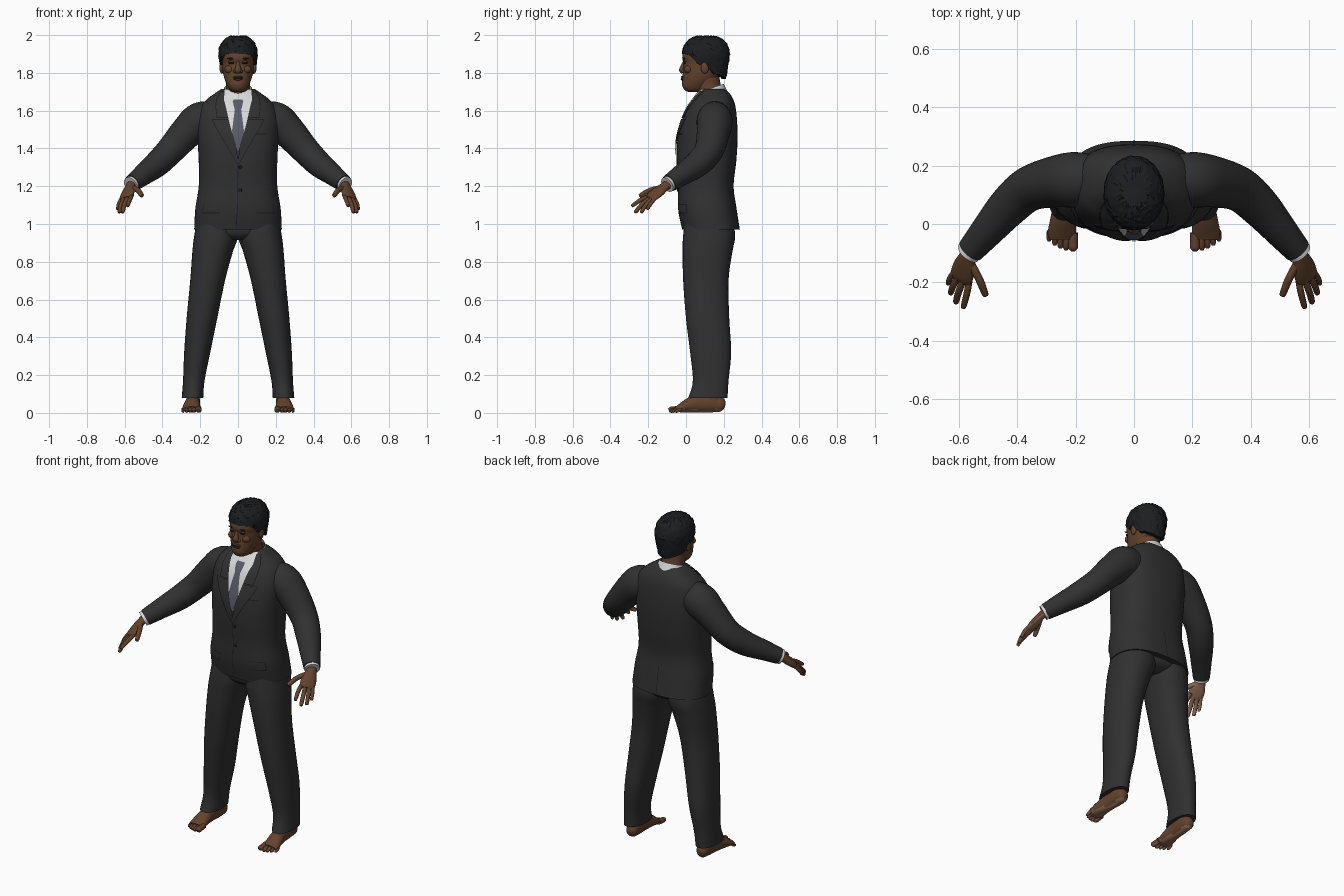
import bpy, bmesh, math, random
from mathutils import Vector

random.seed(4)
if "Cube" in bpy.data.objects:
    bpy.data.objects.remove(bpy.data.objects["Cube"])


def material(name, color):
    m = bpy.data.materials.new(name)
    m.use_nodes = True
    m.diffuse_color = (*color, 1)
    bsdf = m.node_tree.nodes["Principled BSDF"]
    bsdf.inputs["Base Color"].default_value = (*color, 1)
    bsdf.inputs["Roughness"].default_value = 0.8
    return m


SUIT = material("charcoal suit", (.03, .03, .031))
SEAM = material("dark seam", (.01, .01, .011))
SKIN = material("brown skin", (.125, .056, .026))
PALM = material("light palm skin", (.26, .14, .085))
LIPS = material("dark lips", (.085, .034, .022))
HAIR = material("black hair", (.012, .013, .015))
SHIRT = material("white shirt", (.7, .7, .72))
TIE = material("grey blue tie", (.1, .105, .14))


def finish(name, bm, mats, mirror=False, rule=None, facing=None, angle=45):
    """Turn a bmesh into a smooth object, optionally mirrored over x."""
    if facing is None:
        bmesh.ops.recalc_face_normals(bm, faces=bm.faces)
    bm.normal_update()
    for f in bm.faces:
        if facing and f.normal.y * facing < 0:
            f.normal_flip()
        if rule:
            f.material_index = rule(f.normal)
    mesh = bpy.data.meshes.new(name)
    bm.to_mesh(mesh)
    bm.free()
    obj = bpy.data.objects.new(name, mesh)
    bpy.context.collection.objects.link(obj)
    for m in mats:
        mesh.materials.append(m)
    if mirror:
        obj.modifiers.new("mirror", 'MIRROR').use_clip = False
    bpy.ops.object.select_all(action='DESELECT')
    obj.select_set(True)
    bpy.context.view_layer.objects.active = obj
    bpy.ops.object.shade_smooth_by_angle(angle=math.radians(angle))
    return obj


def skin_rings(rings, closed=True, caps=True):
    bm = bmesh.new()
    vs = [[bm.verts.new(p) for p in r] for r in rings]
    for a, b in zip(vs, vs[1:]):
        n = len(a)
        for i in range(n if closed else n - 1):
            j = (i + 1) % n
            bm.faces.new((a[i], a[j], b[j], b[i]))
    if closed and caps:
        bm.faces.new(vs[0])
        bm.faces.new(vs[-1])
    return bm


def resample(keys, steps=5):
    """Smooth curve through tuples of numbers."""
    k = [keys[0], *keys, keys[-1]]
    out = []
    for p0, p1, p2, p3 in zip(k, k[1:], k[2:], k[3:]):
        for s in range(steps):
            t = s / steps
            out.append([.5 * (2*b + (c - a)*t + (2*a - 5*b + 4*c - d)*t*t + (3*b - a - 3*c + d)*t**3)
                        for a, b, c, d in zip(p0, p1, p2, p3)])
    return out + [list(keys[-1])]


def oval(n, power):
    for i in range(n):
        a = 2 * math.pi * i / n
        c, s = math.cos(a), math.sin(a)
        yield (math.copysign(abs(c) ** (2 / power), c), math.copysign(abs(s) ** (2 / power), s))


def loft(name, keys, mat, power=2.2, n=36, mirror=False):
    """Level sections: height, centre x, half width, front y, back y."""
    rings = [[(cx + c*rx, (y0 + y1)/2 + s*(y1 - y0)/2, z) for c, s in oval(n, power)]
             for z, cx, rx, y0, y1 in resample(keys)]
    return finish(name, skin_rings(rings), [mat], mirror)


def tube(name, keys, mats, side=(1, 0, 0), n=20, mirror=True, rule=None, power=2, caps=True):
    """Sections square to a path: x, y, z, half width along side, half height."""
    ks = resample(keys)
    rings = []
    for i, k in enumerate(ks):
        p = Vector(k[:3])
        t = (Vector(ks[min(i + 1, len(ks) - 1)][:3]) - Vector(ks[max(i - 1, 0)][:3])).normalized()
        u = Vector(side)
        u = (u - t * u.dot(t)).normalized()
        w = t.cross(u)
        rings.append([p + u*c*k[3] + w*s*k[4] for c, s in oval(n, power)])
    return finish(name, skin_rings(rings, caps=caps), mats, mirror, rule)


def ball(name, loc, size, mat, mirror=False):
    bm = bmesh.new()
    bmesh.ops.create_uvsphere(bm, u_segments=16, v_segments=10, radius=1)
    for v in bm.verts:
        v.co = Vector(loc) + Vector(a * b for a, b in zip(v.co, size))
    return finish(name, bm, [mat], mirror)


# Jacket body
BODY = [(.97, 0, .232, -.02, .285), (1.08, 0, .226, -.042, .268), (1.2, 0, .208, -.042, .252),
        (1.33, 0, .208, -.05, .266), (1.45, 0, .214, -.045, .273), (1.55, 0, .216, -.02, .27),
        (1.62, 0, .198, .01, .262), (1.66, 0, .165, .04, .25), (1.69, 0, .125, .062, .232),
        (1.715, 0, .088, .082, .205)]
loft("jacket_body", BODY, SUIT, power=2.5, n=64)
ROWS = resample(BODY)


def surface(x, z, back, off):
    """Point on the jacket's front or back, lifted by off."""
    for a, b in zip(ROWS, ROWS[1:]):
        if a[0] <= z <= b[0]:
            break
    t = min(1, max(0, (z - a[0]) / (b[0] - a[0])))
    _, _, rx, y0, y1 = [p + (q - p) * t for p, q in zip(a, b)]
    h = (1 - min(.999, abs(x / rx)) ** 2.5) ** .4 * (y1 - y0) / 2
    mid = (y0 + y1) / 2
    return (x, mid + h + off, z) if back else (x, mid - h - off, z)


def plate(name, rows, mat, off, mirror=False, back=False, grow=0):
    """Sheet on the jacket; rows are height, x start, x end."""
    grid = []
    for a, b in zip(rows, rows[1:]):
        for s in range(9):
            z, x0, x1 = [p + (q - p) * s / 8 for p, q in zip(a, b)]
            x1 += grow
            grid.append([surface(x0 + (x1 - x0) * i / 8, z, back, off) for i in range(9)])
    return finish(name, skin_rings(grid, closed=False), [mat], mirror, facing=1 if back else -1)


# Shirt front, tie and lapels
plate("shirt_front", [(1.39, -.004, .004), (1.5, -.036, .036), (1.6, -.062, .062),
                      (1.66, -.076, .076), (1.712, -.07, .07)], SHIRT, .004)
plate("tie_blade", [(1.39, -.004, .004), (1.49, -.032, .032), (1.605, -.017, .017)], TIE, .007)
plate("tie_knot", [(1.6, -.015, .015), (1.61, -.019, .019), (1.65, -.028, .028), (1.66, -.024, .024)], TIE, .009)
lower_lapel = [(1.32, -.002, .004), (1.42, .011, .06), (1.5, .036, .108), (1.555, .05, .136)]
upper_lapel = [(1.56, .051, .108), (1.62, .064, .116), (1.66, .075, .112), (1.705, .07, .088)]
for label, rows in (("lower", lower_lapel), ("upper", upper_lapel)):
    plate(label + "_lapel_edge", rows, SEAM, .005, True, grow=.004)
    plate(label + "_lapel", rows, SUIT, .009, True)
plate("shirt_collar_wing", [(1.625, .03, .04), (1.66, .024, .064), (1.7, .02, .066)], SHIRT, .009, True)

# Jacket seams, pockets and buttons
plate("front_closure", [(.975, -.012, -.008), (1.1, -.004, 0), (1.32, -.002, .002)], SEAM, .003)
plate("back_vent", [(.975, -.002, .002), (1.14, -.002, .002)], SEAM, .003, back=True)
plate("hip_pocket_shadow", [(1.055, .1, .186), (1.105, .09, .182)], SEAM, .003, True, grow=.003)
plate("hip_pocket_flap", [(1.06, .1, .186), (1.105, .09, .182)], SUIT, .006, True)
plate("breast_pocket", [(1.475, .09, .15), (1.48, .09, .15)], SEAM, .004)
for i, z in enumerate((1.3, 1.18)):
    ball("jacket_button_%d" % (i + 1), surface(.012, z, False, .002), (.009, .004, .009), SEAM)

# Sleeves and shirt cuffs
tube("sleeve", [(.12, .155, 1.555, .08, .09), (.2, .152, 1.545, .095, .1), (.27, .145, 1.487, .088, .088),
                (.36, .12, 1.387, .077, .075), (.43, .06, 1.317, .07, .069), (.5, -.02, 1.262, .058, .057),
                (.56, -.09, 1.215, .047, .046)], [SUIT], side=(.3, 1, 0), n=32)
tube("shirt_cuff", [(.545, -.072, 1.227, .041, .041), (.569, -.1, 1.208, .043, .043)], [SHIRT], side=(.3, 1, 0))

# Hands: lighter on the palm side
ACROSS = Vector((.8, .5, -.3))
PALM_DIR = Vector((-.53, .43, -.71)).normalized()


def palm_rule(normal):
    return 1 if normal.dot(PALM_DIR) > .35 else 0


tube("hand", [(.555, -.083, 1.218, .028, .026), (.57, -.112, 1.198, .03, .022), (.58, -.145, 1.172, .042, .021),
              (.591, -.178, 1.146, .043, .017), (.596, -.192, 1.134, .036, .011)],
     [SKIN, PALM], side=ACROSS, rule=palm_rule)
fingers = {"thumb": ((.562, -.13, 1.192), (.53, -.19, 1.178), (.51, -.24, 1.152), .014),
           "index": ((.562, -.178, 1.154), (.572, -.235, 1.13), (.584, -.282, 1.098), .0115),
           "middle": ((.582, -.184, 1.142), (.6, -.23, 1.106), (.61, -.266, 1.065), .012),
           "ring": ((.602, -.178, 1.135), (.62, -.212, 1.1), (.628, -.236, 1.064), .0115),
           "little": ((.617, -.165, 1.134), (.631, -.186, 1.108), (.637, -.204, 1.08), .01)}
for label, (a, b, c, r) in fingers.items():
    end = Vector(c) + (Vector(c) - Vector(b)) * .12
    tube(label + "_finger", [(*a, r, r), (*b, r, r), (*c, r * .85, r * .8), (*end, r * .3, r * .3)],
         [SKIN, PALM], side=ACROSS, n=12, rule=palm_rule)

# Trousers
loft("trouser_seat", [(.915, 0, .09, .03, .2), (.95, 0, .17, -.005, .25), (1.03, 0, .205, -.01, .25)], SUIT)
loft("trouser_leg", [(1.02, .11, .108, -.005, .25), (.93, .117, .116, -.016, .26), (.85, .135, .107, -.018, .245),
                     (.7, .161, .092, -.015, .225), (.5, .191, .081, 0, .229), (.32, .216, .069, .022, .239),
                     (.17, .234, .057, .036, .225), (.08, .241, .057, .012, .22)], SUIT, mirror=True)


# Bare feet: lighter on the soles
def sole_rule(normal):
    return 1 if normal.z < -.6 else 0


tube("foot", [(.234, .205, .035, .014, .016), (.235, .19, .04, .031, .036), (.236, .14, .056, .036, .055),
              (.239, .08, .054, .036, .053), (.243, .02, .041, .043, .04), (.247, -.03, .025, .048, .023),
              (.247, -.052, .02, .042, .014)], [SKIN, PALM], rule=sole_rule)
loft("ankle", [(.05, .237, .034, .1, .19), (.1, .238, .036, .095, .185), (.16, .237, .04, .09, .19)], SKIN, mirror=True)
for i in range(5):
    x, r = .209 + .0195 * i + (.004 if i else 0), .0165 if i == 0 else .0115 - .0007 * i
    tip = -.092 + .002 * i * i
    tube("toe_%d" % (i + 1), [(x, -.03, .022, r, r), (x, tip + .03, .018, r, r), (x, tip + .01, r, r, r * .95),
                              (x, tip, r * .85, r * .5, r * .5)], [SKIN, PALM], n=12, rule=sole_rule)

# Neck and shirt collar
tube("neck", [(0, .145, 1.64, .07, .07), (0, .12, 1.72, .064, .066), (0, .105, 1.79, .066, .07)], [SKIN], mirror=False)
tube("shirt_collar", [(0, .148, 1.665, .088, .082), (0, .138, 1.695, .08, .077), (0, .13, 1.718, .074, .074)],
     [SHIRT], n=32, mirror=False, caps=False)

# Head and face
loft("head", [(1.698, 0, .022, .015, .07), (1.71, 0, .042, -.008, .1), (1.735, 0, .058, -.02, .125),
              (1.77, 0, .072, -.019, .165), (1.81, 0, .081, -.016, .195), (1.85, 0, .085, -.013, .21),
              (1.88, 0, .088, -.02, .216), (1.92, 0, .086, -.01, .212), (1.96, 0, .068, .02, .19),
              (1.98, 0, .035, .06, .15)], SKIN)
tube("nose", [(0, -.006, 1.868, .009, .006), (0, -.016, 1.84, .011, .01), (0, -.021, 1.815, .018, .016),
              (0, -.016, 1.799, .014, .008)], [SKIN], mirror=False, n=14)
ball("nostril_wing", (.016, -.014, 1.808), (.01, .012, .009), SKIN, True)
ball("upper_lip", (0, -.017, 1.778), (.028, .01, .006), LIPS)
ball("lower_lip", (0, -.017, 1.767), (.024, .011, .007), LIPS)
ball("mouth_line", (0, -.0245, 1.7725), (.026, .004, .0015), SEAM)
ball("eye", (.034, -.007, 1.852), (.016, .006, .005), HAIR, True)
ball("upper_eyelid", (.034, -.006, 1.859), (.019, .008, .006), SKIN, True)
ball("cheek", (.045, .012, 1.818), (.026, .022, .022), SKIN, True)
ball("eyebrow", (.036, -.011, 1.876), (.022, .006, .0045), HAIR, True)
ball("ear", (.087, .1, 1.828), (.011, .021, .032), SKIN, True)

# Short hair with a hairline that varies around the head
LINE = [(0, 1.903), (.7, 1.9), (1.0, 1.875), (1.25, 1.84), (1.5, 1.86), (1.9, 1.8), (3.2, 1.765)]


def hairline(d):
    for (a, za), (b, zb) in zip(LINE, LINE[1:]):
        if d <= b:
            return za + (zb - za) * (d - a) / (b - a)


hair_rings = []
COUNT, ROWCOUNT = 64, 20
for k in range(1, ROWCOUNT + 2):
    ring = []
    for i in range(COUNT):
        a = 2 * math.pi * i / COUNT
        d = min(a, 2 * math.pi - a)
        z = 1.997 - (1.997 - hairline(d)) * min(1, k / ROWCOUNT) ** 1.6
        f = (1 - ((z - 1.89) / .11) ** 2.4) ** .42 if z > 1.89 else 1 - 1.4 * (1.89 - z)
        f = f * random.uniform(.965, 1.025) if k <= ROWCOUNT else f * .78
        ring.append((math.sin(a) * .104 * f, .106 - math.cos(a) * .127 * f, z + random.uniform(-.003, .003)))
    hair_rings.append(ring)
finish("hair", skin_rings(hair_rings), [HAIR], angle=25)
